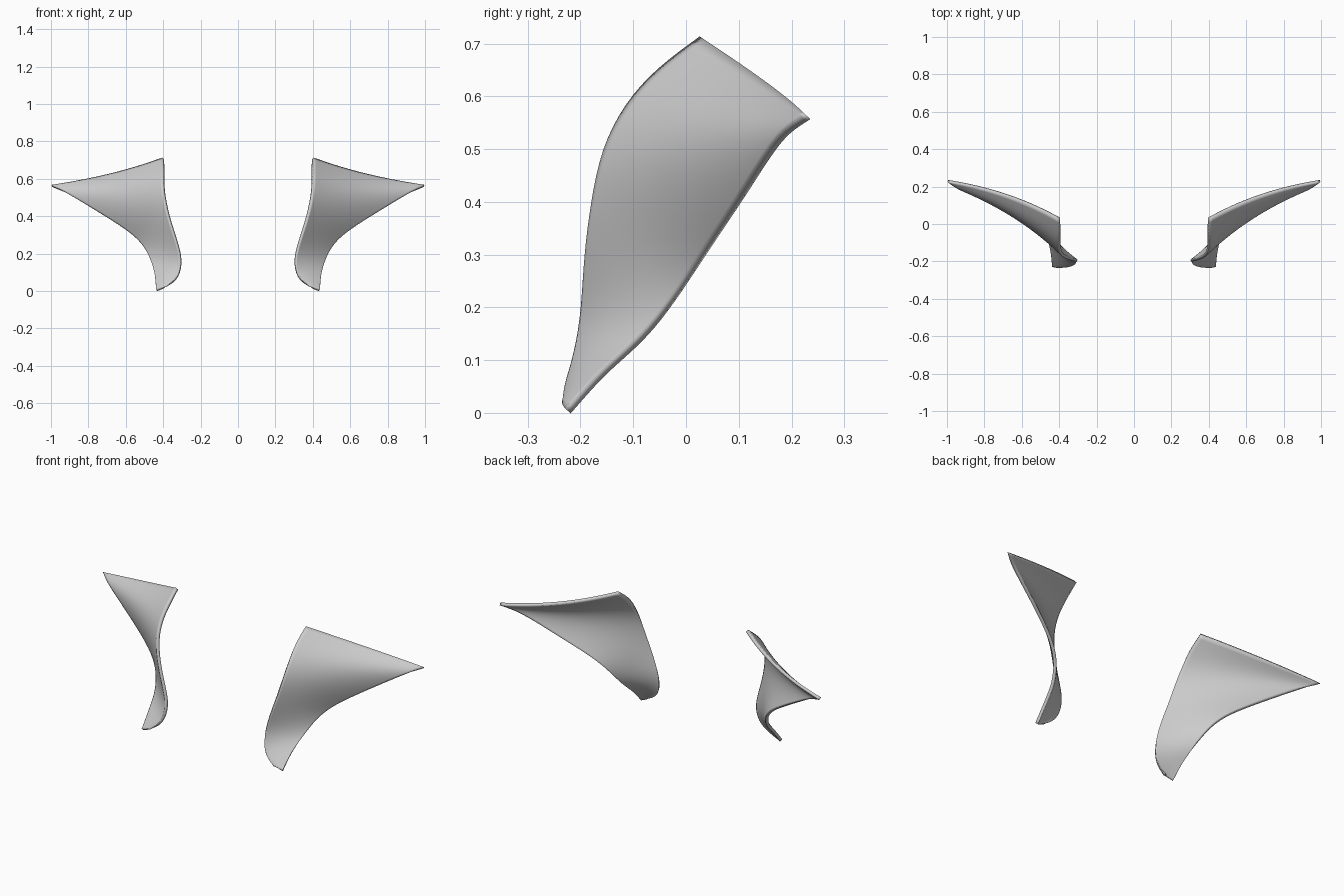
import bpy
from mathutils import Vector

if "Cube" in bpy.data.objects:
    bpy.data.objects.remove(bpy.data.objects["Cube"])

# One flat grey for the whole model
grey = bpy.data.materials.new("plain grey")
grey.diffuse_color = (0.6, 0.6, 0.6, 1)
grey.use_nodes = True
grey.node_tree.nodes["Principled BSDF"].inputs["Base Color"].default_value = grey.diffuse_color

# Cross rows of the panel, bottom to top: inner edge, middle, outer edge
ROWS = [
    ((.385, -.226, .022), (.410, -.228, .013), (.435, -.224, .004)),
    ((.342, -.224, .050), (.390, -.212, .046), (.437, -.190, .043)),
    ((.314, -.211, .090), (.378, -.187, .086), (.441, -.152, .084)),
    ((.305, -.200, .140), (.378, -.155, .133), (.450, -.100, .127)),
    ((.308, -.192, .200), (.386, -.128, .190), (.464, -.053, .175)),
    ((.340, -.188, .300), (.418, -.100, .278), (.500, .000, .248)),
    ((.372, -.175, .400), (.468, -.070, .365), (.570, .045, .317)),
    ((.393, -.155, .500), (.542, -.028, .453), (.705, .103, .402)),
    ((.400, -.110, .585), (.635, .038, .535), (.885, .168, .510)),
    ((.396, -.050, .650), (.665, .090, .583), (.955, .200, .543)),
    ((.400, .030, .708), (.680, .155, .622), (.995, .230, .562)),
]
COLS = 8


def row_points(a, m, b):
    """Parabola through the three row points."""
    a, m, b = Vector(a), Vector(m), Vector(b)
    for j in range(COLS + 1):
        t = j / COLS
        yield a * (1 - t) * (1 - 2 * t) + m * 4 * t * (1 - t) + b * t * (2 * t - 1)


# Flared, twisted panel
verts = [p for r in ROWS for p in row_points(*r)]
n = COLS + 1
faces = [(i * n + j, i * n + j + 1, (i + 1) * n + j + 1, (i + 1) * n + j)
         for i in range(len(ROWS) - 1) for j in range(COLS)]
mesh = bpy.data.meshes.new("flared_panel")
mesh.from_pydata(verts, [], faces)
mesh.materials.append(grey)
panel = bpy.data.objects.new("flared_panels", mesh)
bpy.context.collection.objects.link(panel)

# Smooth surface, thin shell, mirrored pair
sub = panel.modifiers.new("smooth", 'SUBSURF')
sub.levels = sub.render_levels = 2
sub.boundary_smooth = 'PRESERVE_CORNERS'
shell = panel.modifiers.new("thickness", 'SOLIDIFY')
shell.thickness = 0.016
shell.offset = 0
mirror = panel.modifiers.new("pair", 'MIRROR')
mirror.use_clip = False

bpy.context.view_layer.objects.active = panel
panel.select_set(True)
bpy.ops.object.shade_smooth_by_angle(angle=0.7)
